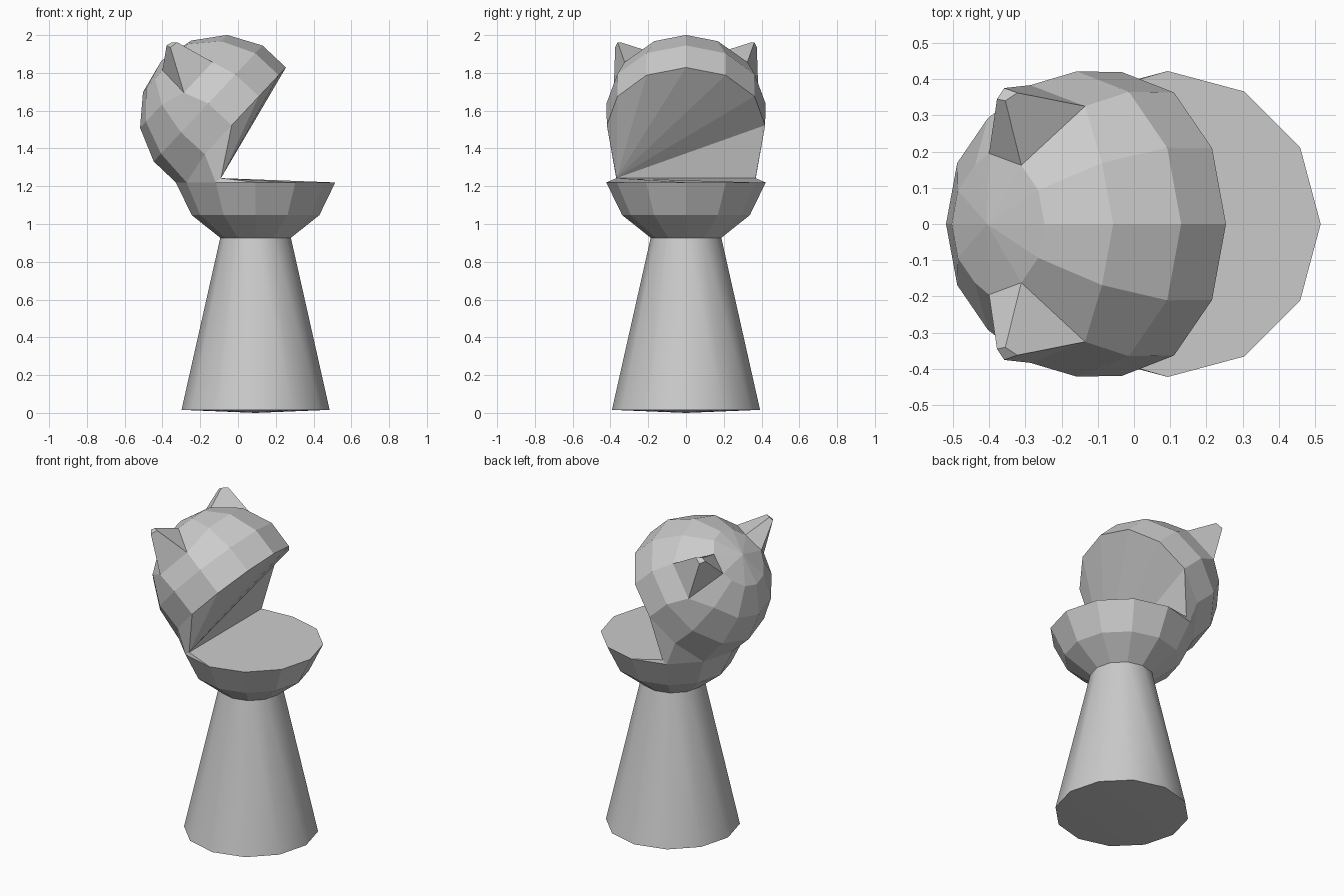
import bpy, bmesh
from math import cos, sin, pi, radians
from mathutils import Vector as V

if "Cube" in bpy.data.objects:
    bpy.data.objects.remove(bpy.data.objects["Cube"])

N = 12


def ring(cx, cz, r, u=(1, 0, 0)):
    """Twelve points around a centre, in the plane of u and y."""
    u = V(u).normalized()
    return [V((cx, 0, cz)) + r * (cos(2 * pi * k / N) * u + sin(2 * pi * k / N) * V((0, 1, 0)))
            for k in range(N)]


def bands(rings, skip=()):
    return [[a[k], a[(k + 1) % N], b[(k + 1) % N], b[k]]
            for i, (a, b) in enumerate(zip(rings, rings[1:]))
            for k in range(N) if (i, k) not in skip]


def fan(tip, pts):
    return [[tip, pts[k], pts[(k + 1) % len(pts)]] for k in range(len(pts))]


def build(name, faces):
    bm = bmesh.new()
    for f in faces:
        bm.faces.new([bm.verts.new(p) for p in f])
    bmesh.ops.remove_doubles(bm, verts=bm.verts, dist=0.0005)
    bmesh.ops.recalc_face_normals(bm, faces=bm.faces)
    me = bpy.data.meshes.new(name)
    bm.to_mesh(me)
    bm.free()
    ob = bpy.data.objects.new(name, me)
    bpy.context.collection.objects.link(ob)
    return ob


def flip(p):
    return V((p[0], -p[1], p[2]))


# Lower jaw rings and the raised hinge points
j1 = ring(0.093, 1.22, 0.422)
j2 = ring(0.093, 1.047, 0.338)
j3 = ring(0.093, 0.927, 0.187)
hinge = V((-0.09, 0.368, 1.243))
hinge_r = flip(hinge)

# Pedestal: smooth flared column with a slightly domed underside
foot = ring(0.093, 0.016, 0.392)
pedestal = build("pedestal", bands([j3, foot]) + fan(V((0.093, 0, 0)), foot))
bpy.context.view_layer.objects.active = pedestal
pedestal.select_set(True)
bpy.ops.object.shade_smooth_by_angle(angle=radians(40))

# Lower jaw: bowl with a flat mouth floor
floor = [hinge, hinge_r] + [j1[k % N] for k in range(9, 16)]
build("lower_jaw", bands([j1, j2, j3]) + [floor, [j1[4], hinge, j1[3]], [j1[8], hinge_r, j1[9]]])

# Upper head: tilted dome, ring by ring from the crown to the lip
tilt = (0.685, 0, 0.73)
r1 = ring(-0.375, 1.835, 0.187, tilt)
r2 = ring(-0.288, 1.755, 0.337, tilt)
r3 = ring(-0.158, 1.638, 0.421, tilt)
r4 = ring(-0.033, 1.523, 0.419, tilt)
r1[3] = V((-0.40, 0.195, 1.815))
r2[2] = V((-0.135, 0.325, 1.857))
r2[3] = V((-0.286, 0.383, 1.695))
for r, k in ((r1, 3), (r2, 2), (r2, 3)):
    r[N - k] = flip(r[k])
for k in (5, 6, 7):
    r4[k] = j1[k]

# Cheeks joining lip to jaw, and the palate
cheeks = [[r4[3], hinge, j1[4], r4[4]], [r4[4], j1[4], j1[5]]]
cheeks += [[flip(p) for p in f] for f in cheeks]
lip = [hinge] + [r4[k % N] for k in (3, 2, 1, 0, 11, 10, 9)]
palate = [[hinge_r, a, b] for a, b in zip(lip, lip[1:])]
build("upper_head", fan(V((-0.405, 0, 1.865)), r1)
      + bands([r1, r2, r3, r4], skip={(0, 2), (0, 9)}) + cheeks + palate)

# Ears: tapered pyramids pulled from one head panel each
base = [r1[2], r1[3], r2[3], r2[2]]
tip = [V((-0.355, 0.34, 1.96)), V((-0.378, 0.345, 1.945)),
       V((-0.358, 0.375, 1.935)), V((-0.322, 0.362, 1.962))]
ear = [[base[i], base[(i + 1) % 4], tip[(i + 1) % 4], tip[i]] for i in range(4)] + [tip]
build("left_ear", ear)
build("right_ear", [[flip(p) for p in f] for f in ear])
